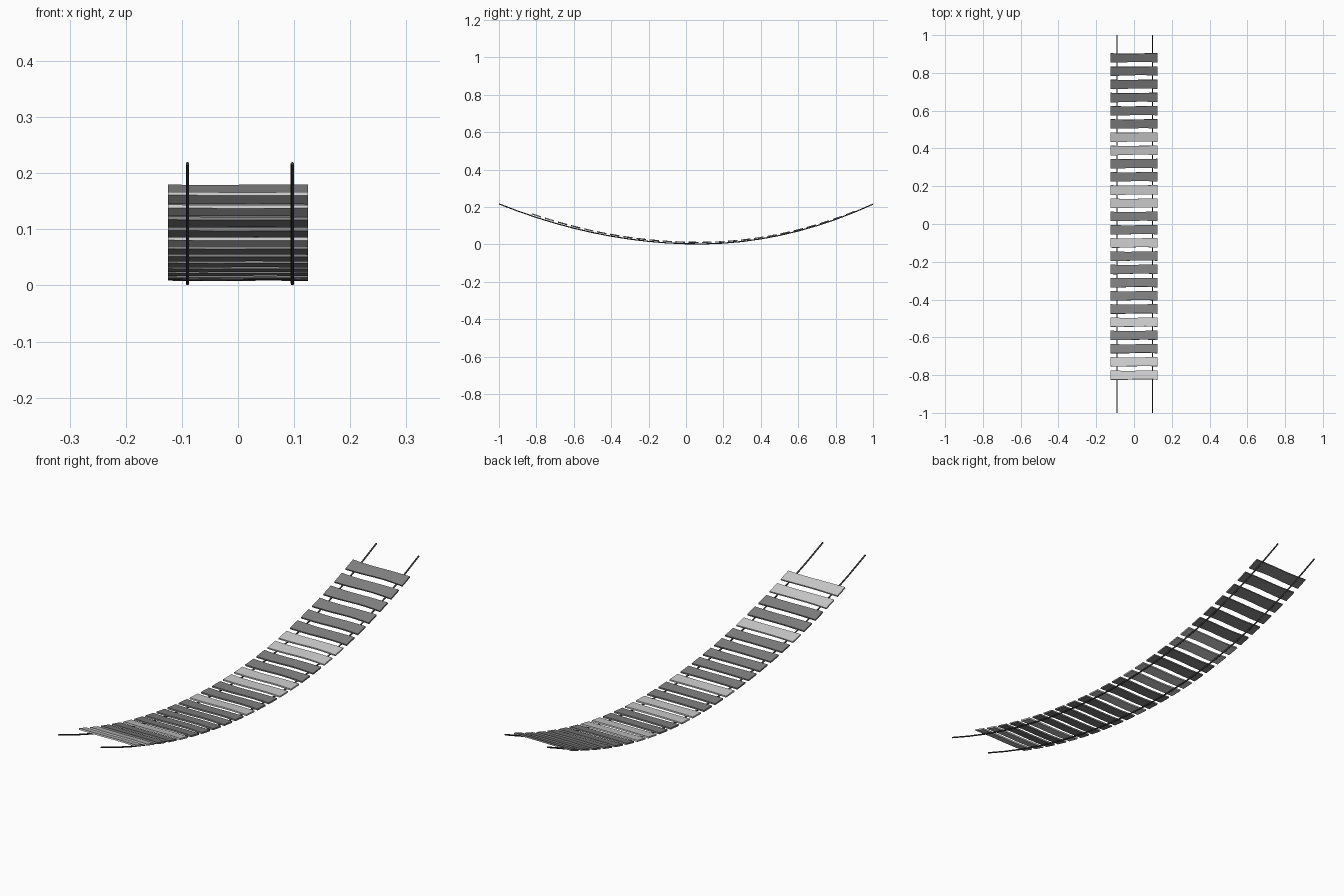
import bpy, bmesh, math, random

if "Cube" in bpy.data.objects:
    bpy.data.objects.remove(bpy.data.objects["Cube"])

random.seed(4)


def grey(name, v):
    m = bpy.data.materials.new(name)
    m.diffuse_color = (v, v, v, 1)
    m.use_nodes = True
    m.node_tree.nodes["Principled BSDF"].inputs["Base Color"].default_value = m.diffuse_color
    return m


LIGHT = grey("light_wood", 0.62)
DARK = grey("dark_wood", 0.22)
ROPE = grey("rope_dark", 0.06)
LOW_Y = 0.07          # lowest point of the sagging bridge


def sag(y, base, left, right):
    return base + (left if y < LOW_Y else right) * (y - LOW_Y) ** 2


def rope_z(y):
    return sag(y, 0.003, 0.187, 0.246)


def deck_z(y):
    return sag(y, 0.0112, 0.191, 0.239)


# Two sagging ropes under the deck
def rope(name, x):
    cu = bpy.data.curves.new(name, 'CURVE')
    cu.dimensions = '3D'
    cu.bevel_depth = 0.003
    cu.bevel_resolution = 2
    cu.use_fill_caps = True
    sp = cu.splines.new('POLY')
    n = 21
    sp.points.add(n - 1)
    for i, p in enumerate(sp.points):
        y = -1 + 2 * i / (n - 1)
        p.co = (x, y, rope_z(y), 1)
    ob = bpy.data.objects.new(name, cu)
    bpy.context.collection.objects.link(ob)
    cu.materials.append(ROPE)


rope("rope_left", -0.09)
rope("rope_right", 0.097)


# Rough-cut plank: wavy long edges, straight ends
def plank(name, y, mat):
    bm = bmesh.new()
    n, half, t = 9, 0.125, 0.003
    ph = random.uniform(-0.4, 0.4)
    rings = []
    for i in range(n):
        u = -1 + 2 * i / (n - 1)
        waist = 0.0022 * math.cos(u * math.pi / 2)
        wave = 0.0015 * math.sin(u * math.pi + ph)
        front = -0.0255 + waist + wave
        back = 0.0255 - waist + 0.6 * wave
        dz = 0.0004 * math.sin(u * 4 + ph)
        rings.append([bm.verts.new((u * half, a, b + dz)) for a, b in
                      ((front, -t), (back, -t), (back, t), (front, t))])
    for a, b in zip(rings, rings[1:]):
        for k in range(4):
            j = (k + 1) % 4
            bm.faces.new((a[k], a[j], b[j], b[k]))
    bm.faces.new(rings[0])
    bm.faces.new(rings[-1])
    bmesh.ops.recalc_face_normals(bm, faces=bm.faces)
    me = bpy.data.meshes.new(name)
    bm.to_mesh(me)
    bm.free()
    me.materials.append(mat)
    ob = bpy.data.objects.new(name, me)
    bpy.context.collection.objects.link(ob)
    slope = (deck_z(y + 0.02) - deck_z(y - 0.02)) / 0.04
    ob.location = (0, y, deck_z(y))
    ob.rotation_euler = (math.atan(slope), 0, 0)


# Deck of 25 planks, some in paler wood
PALE = {0, 1, 4, 10, 13, 14, 17, 18}
for i in range(25):
    plank(f"plank_{i + 1:02d}", -0.80 + i * 0.07, LIGHT if i in PALE else DARK)
